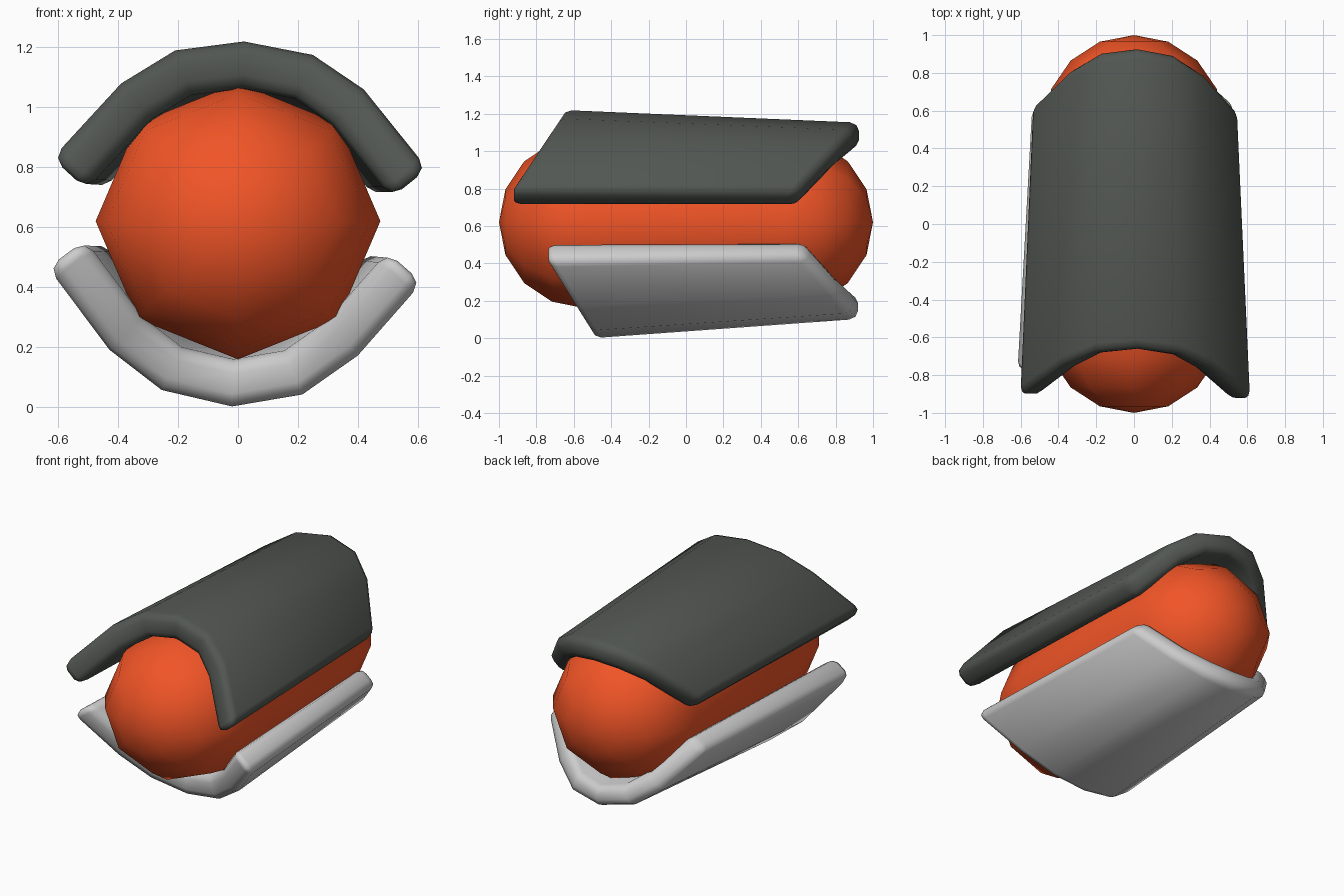
import bpy, bmesh, math
from mathutils import Vector, Matrix

if "Cube" in bpy.data.objects:
    bpy.data.objects.remove(bpy.data.objects["Cube"])


def add_object(name, bm, color=None):
    bmesh.ops.recalc_face_normals(bm, faces=bm.faces)
    for f in bm.faces:
        f.smooth = True
    mesh = bpy.data.meshes.new(name)
    bm.to_mesh(mesh)
    bm.free()
    obj = bpy.data.objects.new(name, mesh)
    bpy.context.collection.objects.link(obj)
    if color:
        mat = bpy.data.materials.new(name + "_material")
        mat.diffuse_color = (*color, 1)
        mat.use_nodes = True
        mat.node_tree.nodes["Principled BSDF"].inputs["Base Color"].default_value = mat.diffuse_color
        mesh.materials.append(mat)
    return obj


def inset_profile(points, thickness):
    """Offset an open profile to its right-hand side (towards the core)."""
    pts = [Vector(p) for p in points]
    dirs = [(b - a).normalized() for a, b in zip(pts, pts[1:])]
    result = []
    for i, p in enumerate(pts):
        d0, d1 = dirs[max(i - 1, 0)], dirs[min(i, len(dirs) - 1)]
        n0, n1 = Vector((d0.y, -d0.x)), Vector((d1.y, -d1.x))
        n = (n0 + n1).normalized()
        result.append(p + n * thickness / n.dot(n0))
    return result


def shell(name, outer, thickness, front, back, pivot_z, taper, color=None):
    """Curved plate; front/back = (y at rim, y at crest), tapering to the back."""
    inner = inset_profile(outer, thickness)
    crest = max(abs(p[1] - pivot_z) for p in outer)
    rim = min(abs(p[1] - pivot_z) for p in outer)
    bm = bmesh.new()
    rows = []
    for o, i in zip(outer, inner):
        t = (abs(o[1] - pivot_z) - rim) / (crest - rim)
        yf = front[0] + t * (front[1] - front[0])
        yb = back[0] + t * (back[1] - back[0])
        row = []
        for (x, z), y, sx, sz in ((o, yf, 1, 1), (o, yb, *taper),
                                  (i, yb, *taper), (i, yf, 1, 1)):
            row.append(bm.verts.new((x * sx, y, pivot_z + (z - pivot_z) * sz)))
        rows.append(row)
    for a, b in zip(rows, rows[1:]):
        for k in range(4):
            m = (k + 1) % 4
            bm.faces.new((a[k], a[m], b[m], b[k]))
    bm.faces.new(rows[0])
    bm.faces.new(rows[-1])
    obj = add_object(name, bm, color)
    bevel = obj.modifiers.new("rounded_rims", 'BEVEL')
    bevel.width = 0.045
    bevel.segments = 2
    bevel.limit_method = 'ANGLE'
    bevel.angle_limit = math.radians(50)
    return obj


# Capsule core: eight-sided with four rings per rounded end
R, HALF, CZ = 0.46, 0.54, 0.62
bm = bmesh.new()
prof = []
for s in (-1, 1):
    for k in range(5):
        a = math.radians(22.5 * (4 - k if s < 0 else k))
        prof.append(bm.verts.new((0, s * (HALF + R * math.sin(a)), R * math.cos(a))))
edges = [bm.edges.new(e) for e in zip(prof, prof[1:])]
bmesh.ops.spin(bm, geom=prof + edges, cent=(0, 0, 0), axis=(0, 1, 0),
               angle=2 * math.pi, steps=8)
bmesh.ops.remove_doubles(bm, verts=bm.verts, dist=0.001)
bmesh.ops.transform(bm, verts=bm.verts,
                    matrix=Matrix.Translation((0, 0, CZ)) @ Matrix.Diagonal((1.03, 1, 1, 1)))
add_object("capsule_core", bm, (0.88, 0.09, 0.02))

# Upper dark shell
shell("upper_shell",
      [(-0.62, 0.83), (-0.39, 1.08), (-0.21, 1.19), (0.02, 1.22),
       (0.25, 1.175), (0.42, 1.06), (0.633, 0.795)],
      0.155, (-0.94, -0.66), (0.59, 0.925), 0.70, (0.89, 0.87), (0.085, 0.095, 0.085))

# Lower grey shell, profile listed right to left so the inset faces the core
shell("lower_shell",
      [(0.615, 0.415), (0.40, 0.17), (0.215, 0.04), (-0.02, 0.0),
       (-0.255, 0.055), (-0.43, 0.19), (-0.635, 0.465)],
      0.155, (-0.785, -0.50), (0.60, 0.92), 0.54, (0.88, 0.81))
